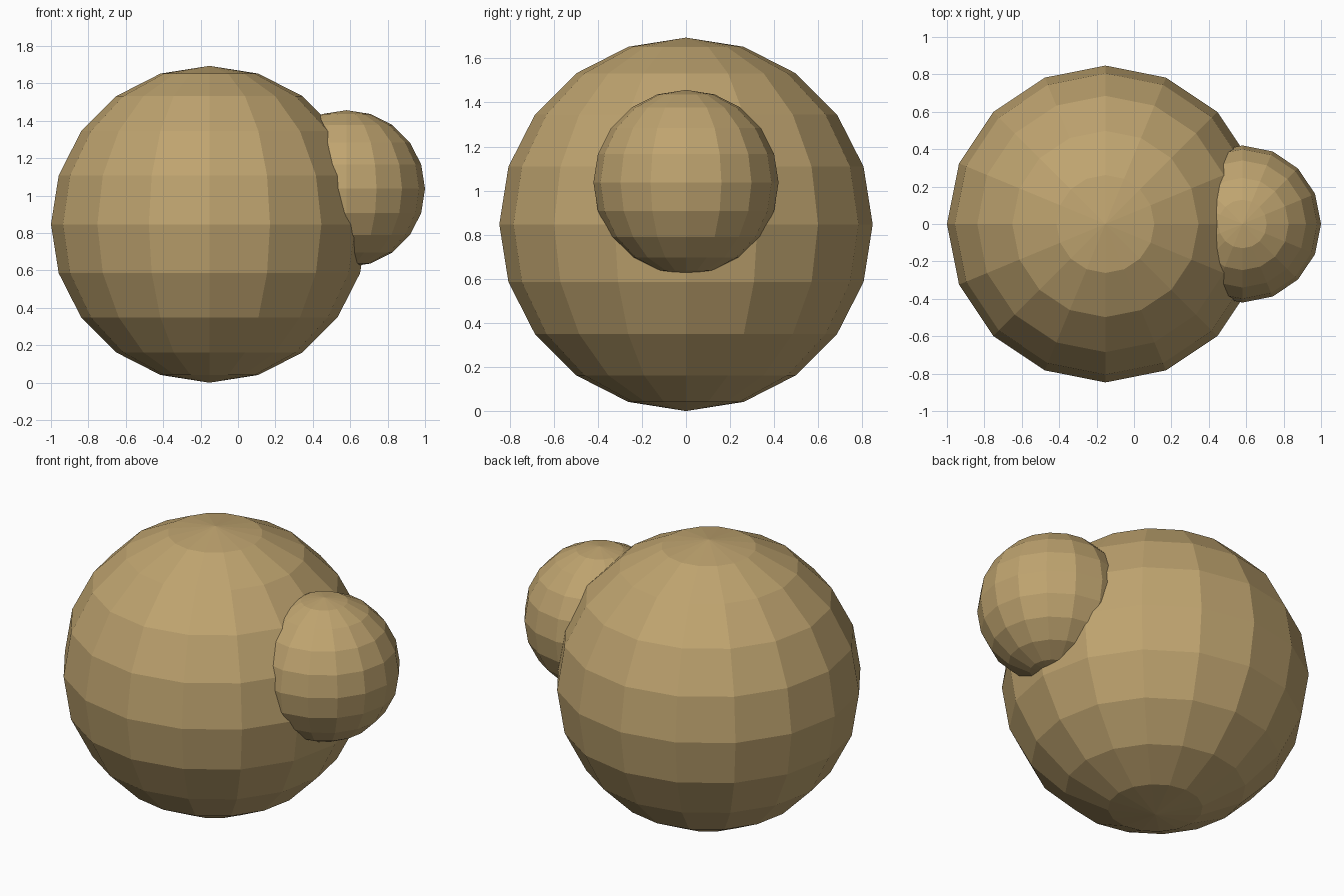
import bpy

cube = bpy.data.objects.get("Cube")
if cube:
    bpy.data.objects.remove(cube, do_unlink=True)

# One flat tan colour
tan = bpy.data.materials.new("tan")
tan.use_nodes = True
colour = (0.52, 0.37, 0.16, 1.0)
tan.diffuse_color = colour
bsdf = next(n for n in tan.node_tree.nodes if n.type == 'BSDF_PRINCIPLED')
bsdf.inputs["Base Color"].default_value = colour


def faceted_ball(name, radius, location):
    """Low-poly ball with flat faces."""
    bpy.ops.mesh.primitive_uv_sphere_add(
        segments=16, ring_count=10, radius=radius, location=location)
    ball = bpy.context.object
    ball.name = name
    ball.data.materials.append(tan)
    bpy.ops.object.shade_flat()
    return ball


# Large body resting on the ground
faceted_ball("large_ball", 0.847, (-0.153, 0, 0.847))

# Small ball sunk into the left side
faceted_ball("small_ball", 0.42, (0.58, 0, 1.037))
